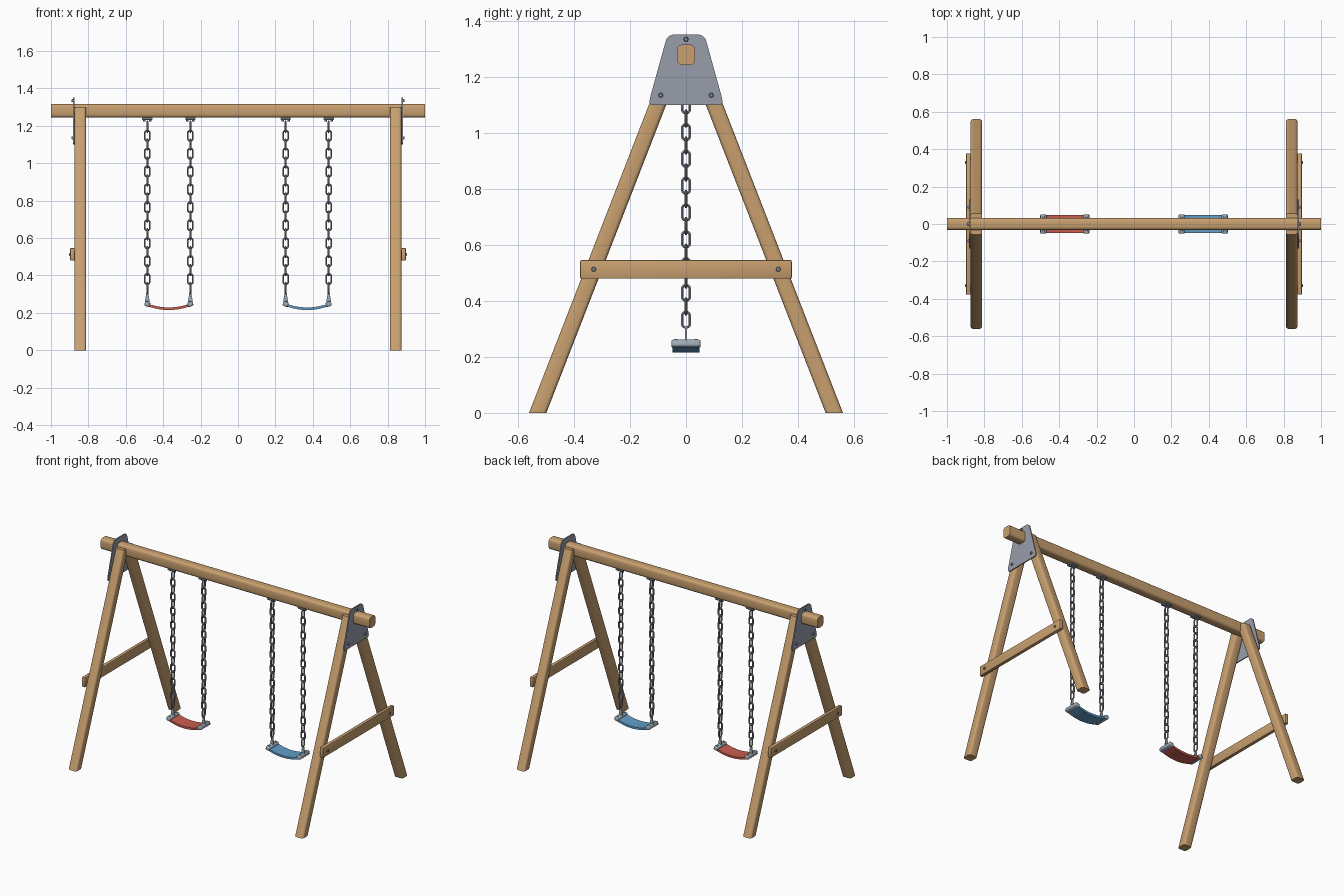
import bpy, bmesh, math
from mathutils import Matrix, Vector

if "Cube" in bpy.data.objects:
    bpy.data.objects.remove(bpy.data.objects["Cube"], do_unlink=True)


def material(name, r, g, b):
    m = bpy.data.materials.new(name)
    m.use_nodes = True
    m.diffuse_color = (r, g, b, 1)
    m.node_tree.nodes["Principled BSDF"].inputs["Base Color"].default_value = (r, g, b, 1)
    return m


wood = material("warm_wood", 0.58, 0.35, 0.16)
plate_grey = material("plate_grey", 0.31, 0.34, 0.40)
chain_steel = material("chain_steel", 0.27, 0.28, 0.31)
bolt_steel = material("bolt_steel", 0.20, 0.24, 0.31)
clamp_steel = material("clamp_steel", 0.33, 0.40, 0.46)
red = material("seat_red", 0.58, 0.11, 0.08)
blue = material("seat_blue", 0.12, 0.34, 0.58)


def finish(bm, name, mat):
    bmesh.ops.recalc_face_normals(bm, faces=bm.faces)
    me = bpy.data.meshes.new(name)
    bm.to_mesh(me)
    bm.free()
    me.materials.append(mat)
    ob = bpy.data.objects.new(name, me)
    bpy.context.collection.objects.link(ob)
    smooth(ob)
    return ob


def smooth(ob):
    bpy.ops.object.select_all(action='DESELECT')
    ob.select_set(True)
    bpy.context.view_layer.objects.active = ob
    bpy.ops.object.shade_smooth_by_angle(angle=math.radians(35))


def box(name, mat, centre, size, bevel=0.0, axis=None, segments=3, tilt=0.0, shear=None):
    """Bevelled box; axis limits the bevel to edges running along that axis."""
    bm = bmesh.new()
    bmesh.ops.create_cube(bm, size=1, matrix=Matrix.Diagonal((*size, 1)))
    if bevel:
        edges = [e for e in bm.edges if axis is None or
                 abs((e.verts[0].co - e.verts[1].co).normalized()[axis]) > 0.9]
        bmesh.ops.bevel(bm, geom=edges, offset=bevel, segments=segments,
                        profile=0.5, affect='EDGES')
    bm.transform(Matrix.Translation(centre) @ Matrix.Rotation(tilt, 4, 'Y'))
    if shear:
        for v in bm.verts:
            v.co.y += shear * v.co.z
    return finish(bm, name, mat)


def bolt(name, centre, radius=0.009, depth=0.008, axis='X', mat=bolt_steel):
    bm = bmesh.new()
    bmesh.ops.create_cone(bm, cap_ends=True, segments=12, radius1=radius,
                          radius2=radius * 0.75, depth=depth)
    turn = Matrix.Identity(4)
    if axis == 'X':
        turn = Matrix.Rotation(math.copysign(math.pi / 2, centre[0]), 4, 'Y')
    bm.transform(Matrix.Translation(centre) @ turn)
    return finish(bm, name, mat)


def prism(name, mat, profile, centre, offset, bevel_top=None):
    """Flat outline pulled along offset; bevel_top rounds corners above a height."""
    bm = bmesh.new()
    face = bm.faces.new([bm.verts.new(Vector(centre) + Vector(p)) for p in profile])
    new = bmesh.ops.extrude_face_region(bm, geom=[face])["geom"]
    bmesh.ops.translate(bm, vec=offset, verts=[g for g in new if isinstance(g, bmesh.types.BMVert)])
    if bevel_top:
        along = Vector(offset).normalized()
        edges = [e for e in bm.edges
                 if abs((e.verts[0].co - e.verts[1].co).normalized().dot(along)) > 0.9
                 and e.verts[0].co.z > bevel_top]
        bmesh.ops.bevel(bm, geom=edges, offset=0.022, segments=5, profile=0.5, affect='EDGES')
    return finish(bm, name, mat)


# Top beam
box("top_beam", wood, (0, 0, 1.28), (2, 0.064, 0.073), 0.017, axis=0)

# A-frames at both ends
LEG_TOP, SPLAY = 1.297, 0.389
for side, s in (("left", 1), ("right", -1)):
    for end, d in (("front", -1), ("back", 1)):
        leg = box(f"{side}_{end}_leg", wood, (s * 0.843, d * 0.53, LEG_TOP / 2),
                  (0.062, 0.062, LEG_TOP), 0.014, axis=2, shear=-d * SPLAY)
    # Gusset plate with bolts
    outline = [(0, -0.122, 1.1), (0, 0.122, 1.1), (0, 0.131, 1.108), (0, 0.129, 1.125),
               (0, 0.066, 1.352), (0, -0.066, 1.352), (0, -0.129, 1.125), (0, -0.131, 1.108)]
    prism(f"{side}_gusset_plate", plate_grey, outline, (s * 0.875, 0, 0), (s * 0.007, 0, 0), 1.2)
    for i, (y, z) in enumerate(((-0.09, 1.135), (0.09, 1.135), (0, 1.335))):
        bolt(f"{side}_plate_bolt_{i}", (s * 0.885, y, z))
    # Cross brace
    box(f"{side}_cross_brace", wood, (s * 0.886, 0, 0.513), (0.024, 0.756, 0.067), 0.005, segments=2)
    for d in (-1, 1):
        bolt(f"{side}_brace_bolt_{d}", (s * 0.9, d * 0.33, 0.513))


# Chain: alternating stadium links as closed curves
def chain(name, x):
    cu = bpy.data.curves.new(name, 'CURVE')
    cu.dimensions = '3D'
    cu.bevel_depth = 0.0052
    cu.bevel_resolution = 1
    cu.materials.append(chain_steel)
    r, half, steps = 0.0135, 0.0145, 16
    for i in range(19):
        z0 = 1.195 - i * 0.0479
        sp = cu.splines.new('POLY')
        sp.points.add(steps - 1)
        sp.use_cyclic_u = True
        for k, p in enumerate(sp.points):
            a = math.tau * (k + 0.5) / steps
            w, h = r * math.cos(a), r * math.sin(a) + math.copysign(half, math.sin(a))
            p.co = (x, w, z0 + h, 1) if i % 2 == 0 else (x + w, 0, z0 + h, 1)
    ob = bpy.data.objects.new(name, cu)
    bpy.context.collection.objects.link(ob)
    bpy.ops.object.select_all(action='DESELECT')
    ob.select_set(True)
    bpy.context.view_layer.objects.active = ob
    bpy.ops.object.convert(target='MESH')
    smooth(bpy.context.view_layer.objects.active)


# Swings
def swing(name, cx, mat):
    # Sagging belt seat
    n, reach = 16, 0.118
    us = [-reach + 2 * reach * k / n for k in range(n + 1)]
    sag = lambda u: 0.222 + 0.022 * (u / reach) ** 2
    profile = [(u, 0, sag(u) + 0.007) for u in us] + [(u, 0, sag(u) - 0.007) for u in reversed(us)]
    prism(f"{name}_seat", mat, profile, (cx, -0.048, 0), (0, 0.096, 0))
    for end, s in (("inner", -1), ("outer", 1)):
        x = cx + s * 0.115
        # Clamp, hanging tab and rivets
        box(f"{name}_{end}_clamp", clamp_steel, (x, 0, 0.247), (0.03, 0.104, 0.026), 0.007,
            tilt=-s * 0.3)
        tab = [(-0.013, 0, 0.25), (0.013, 0, 0.25), (0.011, 0, 0.272),
               (0.005, 0, 0.308), (-0.005, 0, 0.308), (-0.011, 0, 0.272)]
        prism(f"{name}_{end}_tab", clamp_steel, tab, (x, -0.003, 0), (0, 0.006, 0))
        for d in (-1, 1):
            bolt(f"{name}_{end}_rivet_{d}", (x, d * 0.035, 0.261), 0.007, 0.006, 'Z', clamp_steel)
        chain(f"{name}_{end}_chain", x)
        # Hanger under the beam
        box(f"{name}_{end}_hanger_plate", plate_grey, (x, 0, 1.238), (0.054, 0.044, 0.012), 0.003,
            segments=1)
        for d in (-1, 1):
            bolt(f"{name}_{end}_hanger_bolt_{d}", (x + d * 0.016, 0, 1.228), 0.007, 0.012, 'Z')


swing("left_swing", 0.37, blue)
swing("right_swing", -0.37, red)
